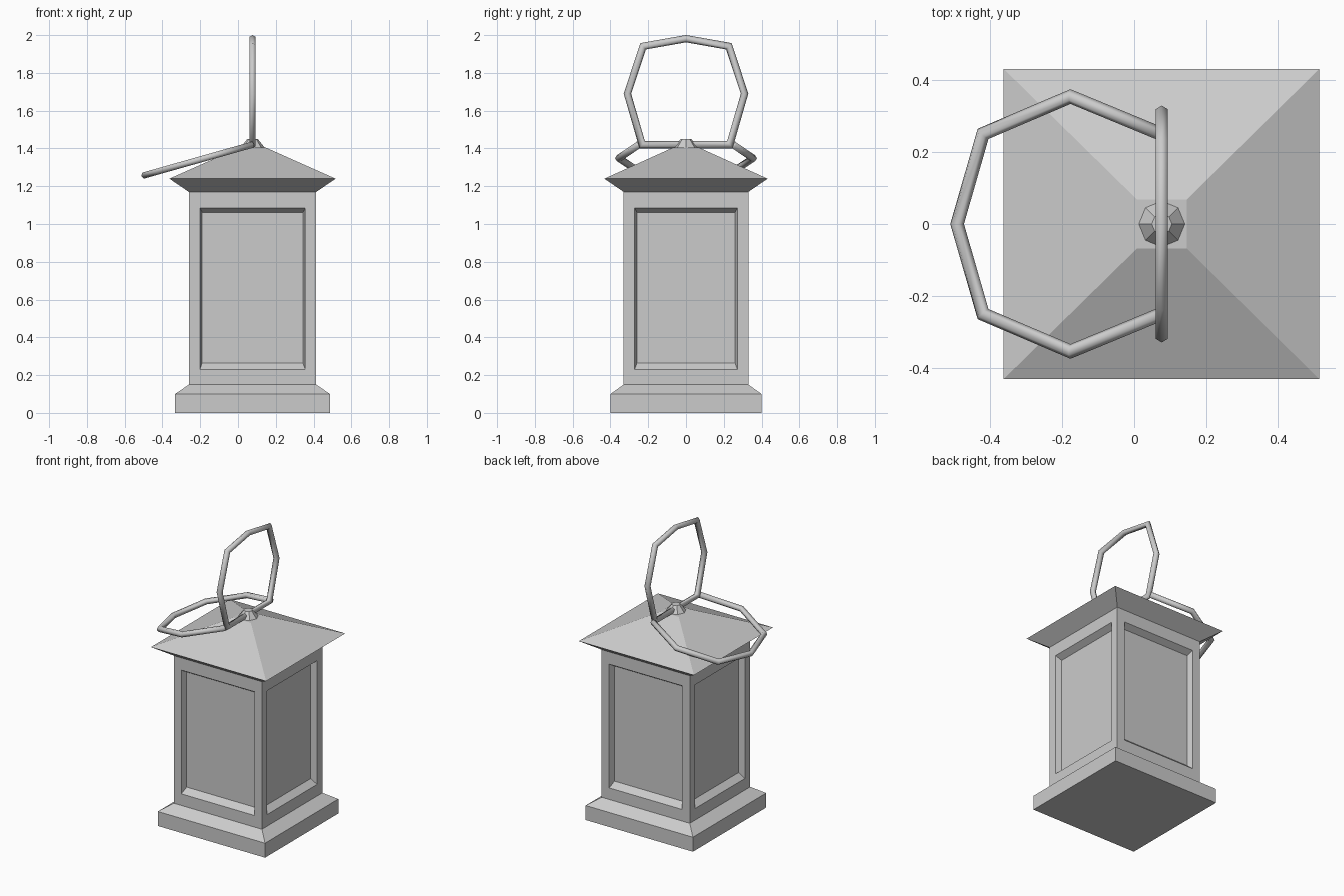
import bpy, bmesh, math
from mathutils import Vector

if "Cube" in bpy.data.objects:
    bpy.data.objects.remove(bpy.data.objects["Cube"])

CX = 0.077  # lantern axis


def finish(name, bm, smooth=False):
    bmesh.ops.recalc_face_normals(bm, faces=bm.faces)
    me = bpy.data.meshes.new(name)
    for f in bm.faces:
        f.smooth = smooth
    bm.to_mesh(me)
    bm.free()
    ob = bpy.data.objects.new(name, me)
    bpy.context.collection.objects.link(ob)
    return ob


def skin(bm, rings, closed=False):
    n = len(rings[0])
    faces = []
    for i in range(len(rings) - (0 if closed else 1)):
        a, b = rings[i], rings[(i + 1) % len(rings)]
        for k in range(n):
            j = (k + 1) % n
            faces.append(bm.faces.new((a[k], a[j], b[j], b[k])))
    return faces


def rect_loft(sections):
    """Stack of rectangles given as (half x, half y, z)."""
    bm = bmesh.new()
    rings = [[bm.verts.new((CX + sx * hx, sy * hy, z))
              for sx, sy in ((-1, -1), (1, -1), (1, 1), (-1, 1))]
             for hx, hy, z in sections]
    return bm, rings, skin(bm, rings)


# Base plinth
bm, rings, _ = rect_loft([(0.41, 0.40, 0), (0.41, 0.40, 0.10), (0.337, 0.33, 0.15)])
bm.faces.new(rings[0])
finish("base", bm)

# Body with a recessed bevelled panel on each side
bm, rings, sides = rect_loft([(0.337, 0.33, 0.15), (0.337, 0.33, 1.17)])
bm.normal_update()
for thick, depth, lo, hi in ((0.082, 0, 0.23, 1.085), (0.018, -0.04, 0.265, 1.06)):
    bmesh.ops.inset_individual(bm, faces=sides, thickness=thick, depth=depth)
    for f in sides:
        for v in f.verts:
            v.co.z = lo if v.co.z < 0.6 else hi
finish("body", bm)

# Roof with sloped underside
bm, rings, _ = rect_loft([(0.337, 0.33, 1.17), (0.44, 0.432, 1.24), (0.069, 0.068, 1.405)])
bm.faces.new(rings[-1])
finish("roof", bm)

# Octagonal cap
bm = bmesh.new()
rings = [[bm.verts.new((CX + r * math.cos(k * math.pi / 4), r * math.sin(k * math.pi / 4), z))
          for k in range(8)] for r, z in ((0.068, 1.40), (0.028, 1.45))]
skin(bm, rings)
bm.faces.new(rings[1])
finish("cap", bm)


def handle(name, half, tilt, closed):
    """Hexagonal tube along a mirrored path; half = (side, height) from the bar to the tip."""
    pts = [Vector(p) for p in half] + [Vector((-u, v)) for u, v in half[-2::-1]]
    up = Vector((-math.cos(tilt), 0, math.sin(tilt)))
    across = Vector((0, 1, 0))
    normal = up.cross(across)
    origin = Vector((CX, 0, 1.42))
    n, r = len(pts), 0.019
    bm = bmesh.new()
    rings = []
    for i, p in enumerate(pts):
        d0 = p - pts[i - 1] if closed or i > 0 else pts[1] - p
        d1 = pts[(i + 1) % n] - p if closed or i < n - 1 else d0
        d0, d1 = d0.normalized(), d1.normalized()
        t = (d0 + d1).normalized()
        m = Vector((t.y, -t.x)) / max(t.dot(d0), 0.5)
        ring = []
        for k in range(6):
            a = k * math.pi / 3
            q = p + m * r * math.cos(a)
            ring.append(bm.verts.new(origin + across * q.x + up * q.y + normal * r * math.sin(a)))
        rings.append(ring)
    skin(bm, rings, closed)
    if not closed:
        bm.faces.new(rings[0])
        bm.faces.new(rings[-1])
    finish(name, bm, True)


# Upright handle with its pivot bar, and the folded handle
handle("upright_handle", [(0.232, 0), (0.31, 0.27), (0.227, 0.521), (0, 0.561)], math.pi / 2, True)
handle("folded_handle", [(0.25, 0), (0.355, 0.264), (0.251, 0.517), (0, 0.592)],
       math.radians(-15.8), False)
